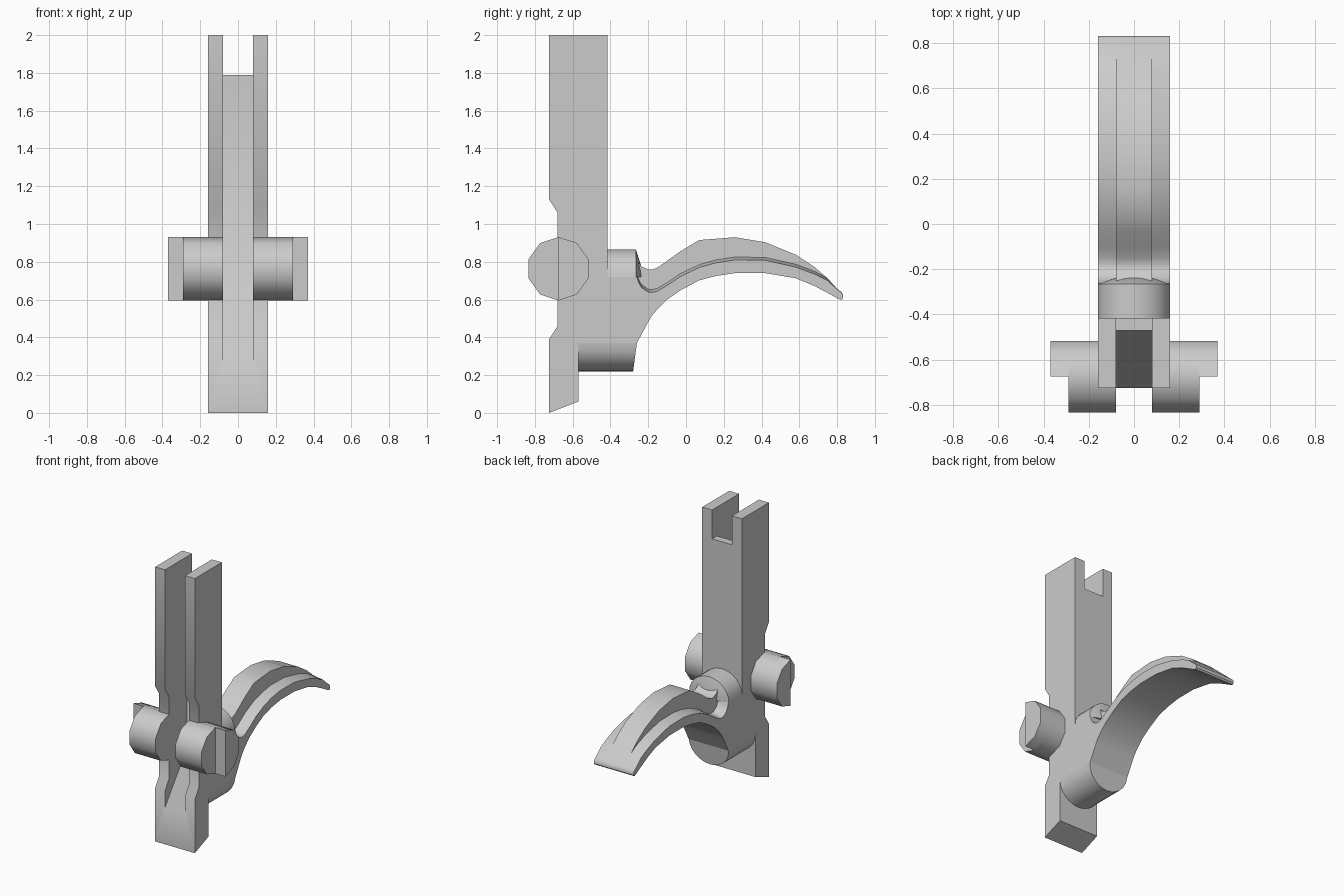
import bpy, bmesh, math

if "Cube" in bpy.data.objects:
    bpy.data.objects.remove(bpy.data.objects["Cube"])


def finish(name, bm):
    bmesh.ops.remove_doubles(bm, verts=bm.verts, dist=1e-4)
    bmesh.ops.recalc_face_normals(bm, faces=bm.faces)
    me = bpy.data.meshes.new(name)
    bm.to_mesh(me)
    bm.free()
    ob = bpy.data.objects.new(name, me)
    bpy.context.collection.objects.link(ob)
    return ob


def loft(name, rings):
    """Closed solid through a list of equal-length rings of 3D points."""
    bm = bmesh.new()
    vs = [[bm.verts.new(p) for p in r] for r in rings]
    n = len(rings[0])
    for a, b in zip(vs, vs[1:]):
        for i in range(n):
            j = (i + 1) % n
            bm.faces.new((a[i], a[j], b[j], b[i]))
    bm.faces.new(vs[0])
    bm.faces.new(vs[-1])
    return finish(name, bm)


def extrude(name, yz, x0, x1):
    return loft(name, [[(x, y, z) for y, z in yz] for x in (x0, x1)])


def smooth(ob):
    bpy.ops.object.select_all(action='DESELECT')
    ob.select_set(True)
    bpy.context.view_layer.objects.active = ob
    bpy.ops.object.shade_smooth_by_angle(angle=math.radians(40))


# Upright bar with the square middle of the hub behind it
bar = extrude("upright_bar", [
    (-.725, 0), (-.57, .06), (-.57, .37), (-.26, .37), (-.25, .69), (-.26, .72),
    (-.415, .72), (-.415, 2), (-.725, 2), (-.725, 1.13), (-.68, 1.06),
    (-.68, .46), (-.725, .39)], -.16, .16)

# Front slot with sloping floor, open through the back at the top
slot = extrude("slot_cutter", [
    (-.80, .17), (-.47, .61), (-.47, 1.79), (-.3, 1.79), (-.3, 2.1), (-.80, 2.1)],
    -.08, .08)
slot.hide_render = True
mod = bar.modifiers.new("slot", 'BOOLEAN')
mod.operation = 'DIFFERENCE'
mod.solver = 'EXACT'
mod.object = slot
bpy.context.view_layer.objects.active = bar
bpy.ops.object.modifier_apply(modifier=mod.name)
bpy.data.objects.remove(slot)


# Rounded hub top and bottom
def arc(y, half_w, z0, h, lean=0):
    pts = []
    for i in range(13):
        a = math.pi * i / 12
        s = math.sin(a)
        pts.append((half_w * math.cos(a), y + lean * s, z0 + h * s))
    return pts


hub_top = loft("hub_top", [arc(-.43, .16, .72, .145), arc(-.265, .16, .72, .145),
                           arc(-.238, .08, .72, .06)])
hub_bottom = loft("hub_bottom", [arc(-.57, .16, .37, -.15),
                                 arc(-.26, .16, .37, -.15, -.02)])

# Curved lever: (y, underside, ledge, rib top)
stations = [
    (-.26, .37, .72, .80), (-.25, .388, .69, .795), (-.235, .416, .663, .775),
    (-.20, .482, .64, .76), (-.18, .515, .638, .758), (-.15, .55, .645, .77),
    (-.10, .60, .675, .805), (-.03, .648, .722, .855), (.07, .702, .77, .915),
    (.16, .725, .795, .922), (.26, .74, .81, .93), (.42, .74, .808, .903),
    (.58, .713, .772, .838), (.68, .672, .735, .773), (.75, .635, .70, .712),
    (.80, .607, .655, .657), (.822, .598, .638, .64), (.832, .608, .623, .625)]


def section(y, lo, ledge, top):
    mid = min(ledge + .015, top)
    right = [(.16, y, lo), (.16, y, ledge), (.08, y, mid), (.08, y, top)]
    return right + [(-x, yy, z) for x, yy, z in reversed(right)]


lever = loft("curved_lever", [section(*s) for s in stations])

# Ten-sided pins with a half-cut stub at the outer end
circle = [(-.675 + .166 * math.sin(math.radians(36 * i)),
           .763 + .168 * math.cos(math.radians(36 * i))) for i in range(10)]
pins = []
for side, s in (("right", 1), ("left", -1)):
    pins.append(extrude("pin_" + side, circle, .08 * s, .29 * s))
    pins.append(extrude("pin_stub_" + side, circle[:6], .29 * s, .37 * s))

for ob in [bar, hub_top, hub_bottom, lever] + pins:
    smooth(ob)
